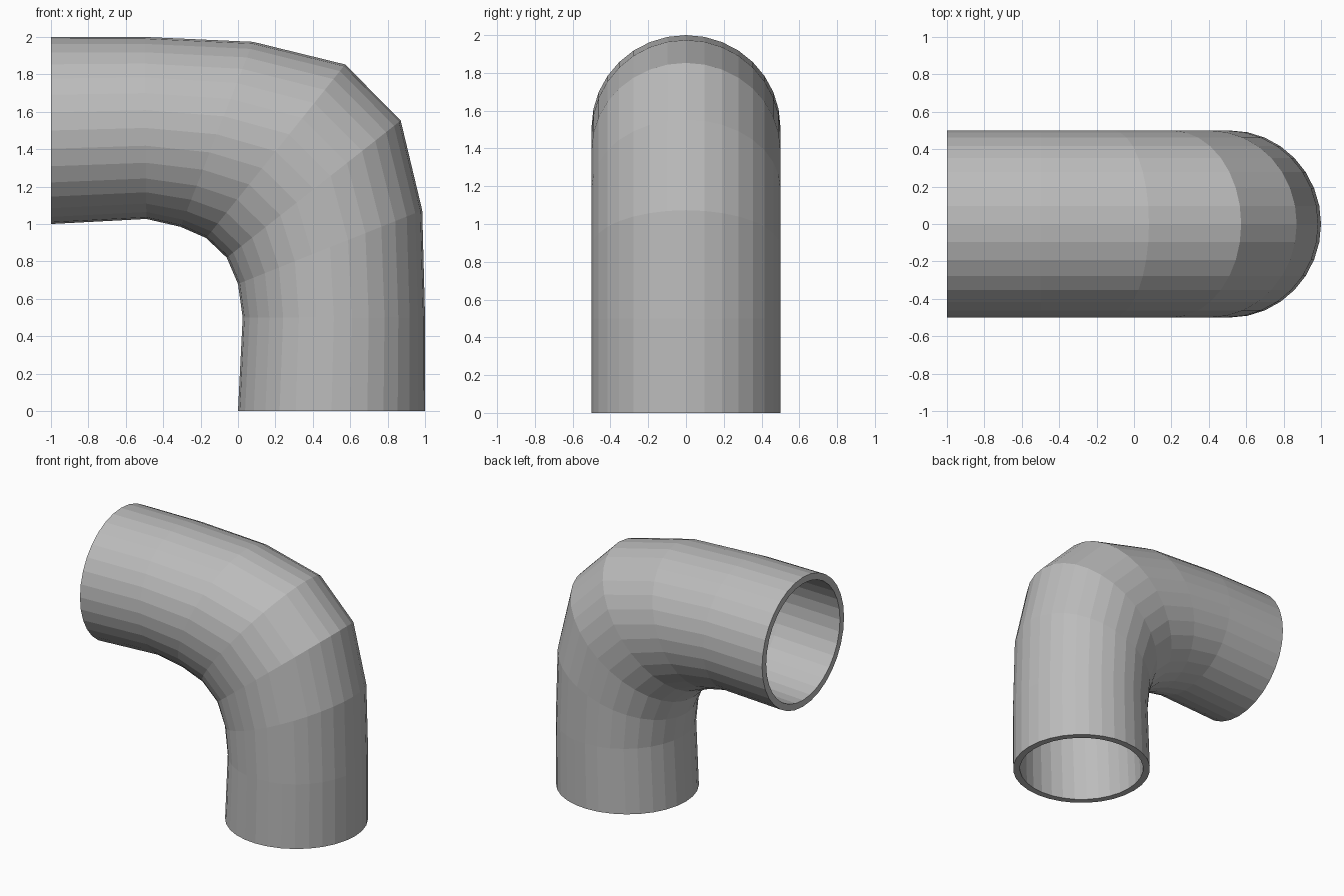
import bpy, bmesh, math
from mathutils import Vector

if "Cube" in bpy.data.objects:
    bpy.data.objects.remove(bpy.data.objects["Cube"])

SIDES = 32
# each ring: inner-bend point (x, z) and outer-bend point (x, z)
RINGS = [((0.0, 0.0), (1.0, 0.0)),
         ((0.025, 0.5), (1.0, 0.5)),
         ((0.0, 0.68), (0.985, 1.073)),
         ((-0.06, 0.82), (0.87, 1.553)),
         ((-0.17, 0.925), (0.573, 1.853)),
         ((-0.307, 0.985), (0.08, 1.974)),
         ((-0.49, 1.027), (-0.5, 2.0)),
         ((-1.0, 1.0), (-1.0, 2.0))]

mat = bpy.data.materials.new("grey pipe")
mat.diffuse_color = (0.5, 0.5, 0.5, 1)
mat.use_nodes = True
mat.node_tree.nodes["Principled BSDF"].inputs["Base Color"].default_value = mat.diffuse_color

bm = bmesh.new()


def ring(a, b, k):
    """Elliptical ring between two bend points, scaled by k."""
    a, b = Vector((a[0], 0, a[1])), Vector((b[0], 0, b[1]))
    mid, half = (a + b) / 2, (b - a) / 2
    verts = []
    for i in range(SIDES):
        t = 2 * math.pi * i / SIDES
        verts.append(bm.verts.new(mid + half * k * math.cos(t)
                                  + Vector((0, 0.5 * k * math.sin(t), 0))))
    return verts


# closed loop of rings: up the outside, back down the inside wall
loops = [ring(a, b, 1.0) for a, b in RINGS]
loops += [ring(a, b, 0.9) for a, b in reversed(RINGS)]
for r0, r1 in zip(loops, loops[1:] + loops[:1]):
    for i in range(SIDES):
        j = (i + 1) % SIDES
        bm.faces.new((r0[i], r0[j], r1[j], r1[i]))
bmesh.ops.recalc_face_normals(bm, faces=bm.faces)

me = bpy.data.meshes.new("pipe_elbow")
bm.to_mesh(me)
bm.free()
me.materials.append(mat)
bpy.context.collection.objects.link(bpy.data.objects.new("pipe_elbow", me))
